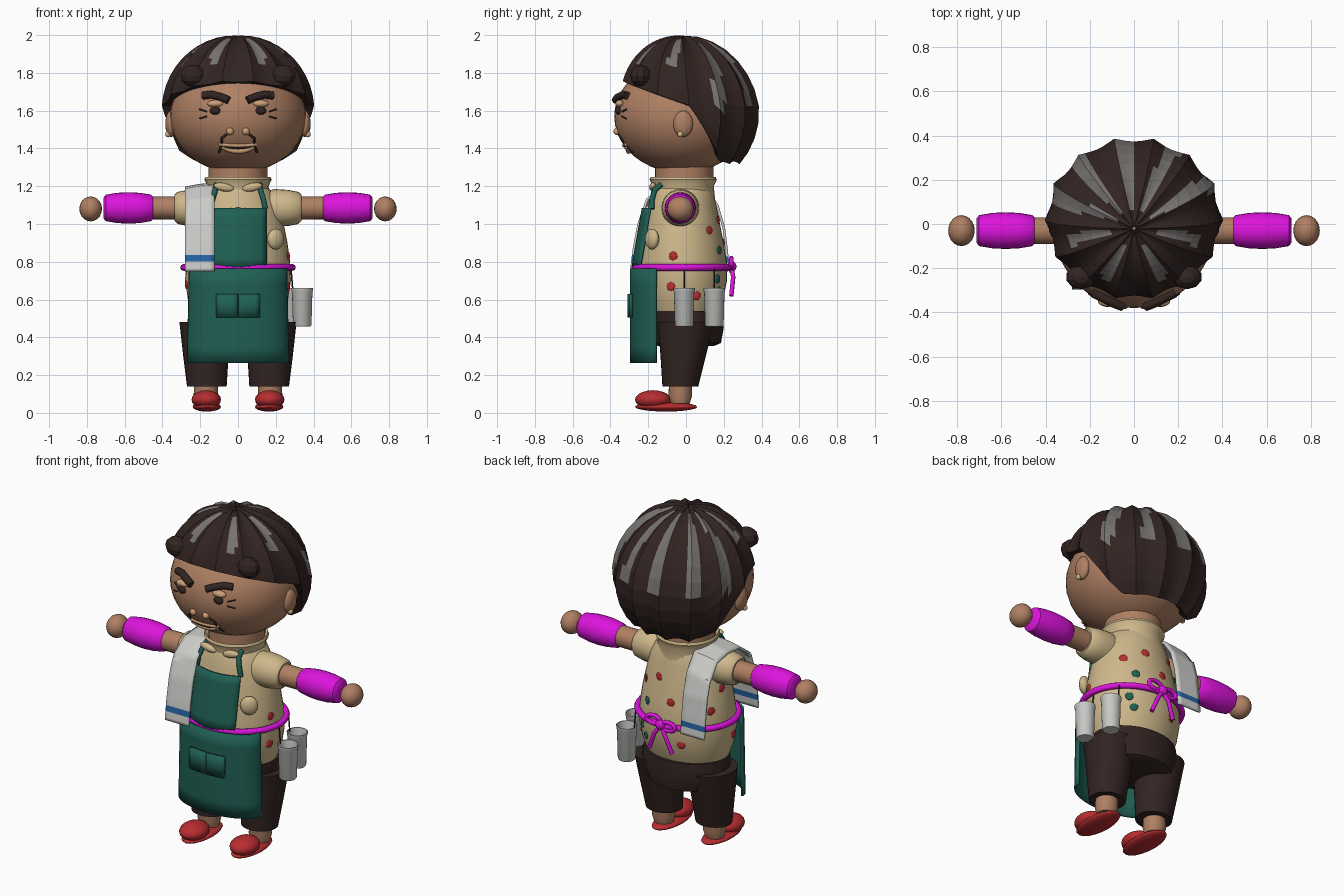
import bpy, bmesh, math
from math import sin, cos, pi, radians, sqrt
from mathutils import Vector

cube = bpy.data.objects.get("Cube")
if cube:
    bpy.data.objects.remove(cube, do_unlink=True)


def material(name, rgb):
    m = bpy.data.materials.new(name)
    m.use_nodes = True
    m.diffuse_color = (*rgb, 1)
    m.node_tree.nodes["Principled BSDF"].inputs["Base Color"].default_value = (*rgb, 1)
    return m


SKIN = material("skin", (.43, .215, .125))
LIGHT = material("light skin", (.6, .34, .18))
DARK = material("dark brown", (.032, .018, .016))
GREY = material("grey hair", (.18, .17, .16))
TAN = material("tan cloth", (.62, .48, .26))
GREEN = material("green cloth", (.014, .117, .089))
PINK = material("magenta", (.72, .007, .72))
WHITE = material("white", (.61, .61, .59))
RED = material("red", (.48, .026, .03))
BLUE = material("blue", (.021, .127, .376))


def finish(name, bm, mats, smooth=True, rule=None):
    bmesh.ops.recalc_face_normals(bm, faces=bm.faces)
    if rule:
        for f in bm.faces:
            f.material_index = rule(f.calc_center_median())
    me = bpy.data.meshes.new(name)
    bm.to_mesh(me)
    bm.free()
    for m in mats:
        me.materials.append(m)
    ob = bpy.data.objects.new(name, me)
    bpy.context.collection.objects.link(ob)
    if smooth:
        bpy.ops.object.select_all(action='DESELECT')
        ob.select_set(True)
        bpy.context.view_layer.objects.active = ob
        bpy.ops.object.shade_smooth_by_angle(angle=radians(40))
    return ob


def ball(name, loc, size, mat, seg=20, smooth=True, tilt=(0, 0, 0)):
    bm = bmesh.new()
    bmesh.ops.create_uvsphere(bm, u_segments=seg, v_segments=max(6, seg // 2), radius=1)
    ob = finish(name, bm, [mat], smooth)
    ob.location, ob.scale, ob.rotation_euler = loc, size, tilt
    return ob


def grid(name, fn, nu, nv, mats, wrap=False, caps=False, smooth=True, rule=None, thick=0):
    """Surface swept by fn(u, v), u and v in 0..1; wrap closes it along u."""
    bm = bmesh.new()
    cols = nu if wrap else nu + 1
    rows = [[bm.verts.new(fn(i / nu, j / nv)) for i in range(cols)] for j in range(nv + 1)]
    for a, b in zip(rows, rows[1:]):
        for i in range(nu):
            k = (i + 1) % cols
            bm.faces.new((a[i], a[k], b[k], b[i]))
    if caps:
        bm.faces.new(rows[0])
        bm.faces.new(rows[-1])
    ob = finish(name, bm, mats, smooth, rule)
    if thick:
        mod = ob.modifiers.new("thickness", 'SOLIDIFY')
        mod.thickness, mod.offset = thick, 0
    return ob


def loft(name, rings, mat, seg=28, axis='Z', caps=True):
    """Elliptical rings (x, y, z, r1, r2) stacked along an axis."""
    def fn(u, v):
        x, y, z, p, q = rings[round(v * (len(rings) - 1))]
        c, s = p * cos(2 * pi * u), q * sin(2 * pi * u)
        return (x + c, y + s, z) if axis == 'Z' else (x, y + c, z + s)
    return grid(name, fn, seg, len(rings) - 1, [mat], wrap=True, caps=caps)


def tube(name, pts, r, mat, closed=False):
    cu = bpy.data.curves.new(name, 'CURVE')
    cu.dimensions, cu.bevel_depth, cu.bevel_resolution = '3D', r, 2
    cu.use_fill_caps = True
    sp = cu.splines.new('POLY')
    sp.points.add(len(pts) - 1)
    for p, c in zip(sp.points, pts):
        p.co = (*c, 1)
    sp.use_cyclic_u, sp.use_smooth = closed, True
    cu.materials.append(mat)
    ob = bpy.data.objects.new(name, cu)
    bpy.context.collection.objects.link(ob)


def along(pts, t):
    k = min(int(t * (len(pts) - 1)), len(pts) - 2)
    return Vector(pts[k]).lerp(Vector(pts[k + 1]), t * (len(pts) - 1) - k)


def face(x, z, out=0):
    """Point on the front of the head."""
    return (x, -.02 - .36 * sqrt(1 - (x / .36) ** 2 - ((z - 1.57) / .3) ** 2) - out, z)


# Head and neck
ball("head", (0, -.02, 1.57), (.36, .36, .3), SKIN, 40)
loft("neck", [(0, -.01, 1.18, .155, .155), (0, -.01, 1.34, .155, .155)], SKIN)

# Hair: scalloped cap with a slanted hairline and grey streaks
STREAKS = [132, 64, 30, -12, -62, -118, 192, 160, 98]


def hair_point(u, v):
    a = 2 * pi * u
    s = sin(a)
    low = 4 - 19 * s if s < 0 else 4 - 48 * min(1, 1.7 * s)
    e = radians(89 + (low - 89) * min(1, v * 1.1))
    k = 1 + .06 * (.6 - abs(sin(7 * a))) * cos(e) ** .5
    if v > .95:
        k *= .86
    return (.39 * k * cos(e) * cos(a), .02 + .365 * k * cos(e) * s - .04 * max(0, sin(e)),
            1.6 + .395 * k * sin(e))


def streak(c):
    a = math.degrees(math.atan2(c.y + .01, c.x))
    near = min(abs((a - t + 180) % 360 - 180) for t in STREAKS)
    limit = 1.84 if c.y < 0 else 1.62
    return int(near < 6 and limit < c.z < 1.98)


grid("hair", hair_point, 84, 12, [DARK, GREY], wrap=True, caps=False, smooth=False, rule=streak)

# Paired features of the face
for s, side in ((1, "left"), (-1, "right")):
    ball(side + "_hair_bun", (s * .24, -.24, 1.785), (.068, .055, .058), DARK, 10, False)
    ball(side + "_ear", (s * .355, -.015, 1.53), (.03, .052, .07), SKIN)
    ball(side + "_earring", (s * .37, -.03, 1.475), (.016,) * 3, TAN, 10)
    ball(side + "_eye", face(s * .12, 1.6), (.03, .018, .022), DARK, 12)
    ball(side + "_eyelid", face(s * .12, 1.637), (.045, .025, .02), LIGHT, 14)
    ball(side + "_nostril", face(s * .042, 1.49), (.02, .02, .02), LIGHT, 12)
    tube(side + "_eyebrow", [face(s * x, z, .012) for x, z in
         ((.05, 1.655), (.09, 1.672), (.14, 1.685), (.185, 1.68))], .021, DARK)
    tube(side + "_moustache", [face(s * x, z) for x, z in
         ((.06, 1.475), (.085, 1.455), (.085, 1.42), (.1, 1.38))], .007, DARK)
    for z in (1.57, 1.595):
        tube(side + "_wrinkle", [face(s * .165, z), face(s * .205, z - .012 + (z - 1.57))], .004, DARK)
SMILE = [i / 5 - 1 for i in range(11)]
tube("lower_lip", [face(.085 * t, 1.385 + .025 * t * t) for t in SMILE], .014, LIGHT)
tube("upper_lip", [face(.1 * t, 1.415 + .008 * t * t) for t in SMILE], .01, LIGHT)
tube("mouth_line", [face(.095 * t, 1.4 + .018 * t * t, .006) for t in SMILE], .004, DARK)

# Shirt body, collar and scattered dots
BODY = [(.53, .24, .19), (.6, .265, .217), (.7, .28, .237), (.8, .276, .236), (.9, .262, .22),
        (1.0, .242, .2), (1.1, .218, .18), (1.17, .18, .165), (1.2, .15, .15)]
loft("shirt", [(0, -.02, z, p, q) for z, p, q in BODY], TAN, 40)
loft("collar", [(0, -.015, z, r, r) for z, r in
     ((1.12, .17), (1.2, .162), (1.235, .178), (1.25, .172), (1.235, .155))], TAN, caps=False)
DOTS = [(44, .965, RED), (-12, .83, RED), (52, .71, GREEN), (58, .65, GREEN), (75, 1.02, RED),
        (98, .9, RED), (122, 1.04, RED), (112, .66, RED), (150, .86, RED), (135, .95, GREEN),
        (172, .97, RED), (190, .68, RED), (-15, .67, RED), (20, .62, RED), (60, .86, GREEN)]
for deg, z, mat in DOTS:
    p, q = next((a[1] + (b[1] - a[1]) * (z - a[0]) / .1, a[2] + (b[2] - a[2]) * (z - a[0]) / .1)
                for a, b in zip(BODY, BODY[1:]) if a[0] <= z <= b[0])
    a = radians(deg)
    ball("shirt_dot", (p * cos(a), -.02 + q * sin(a), z), (.008, .024, .024), mat, 8, False, (0, 0, a))
ball("shirt_pocket", (.2, -.18, .92), (.05, .03, .055), TAN, 16, tilt=(0, 0, .6))

# Arms, legs and shoes
for s, side in ((1, "left"), (-1, "right")):
    def arm(part, profile, mat):
        loft(side + part, [(s * x, -.03, 1.085, r, r) for x, r in profile], mat, 24, 'X')
    arm("_sleeve", [(.12, .085), (.2, .1), (.27, .095), (.32, .085), (.335, .07)], TAN)
    arm("_arm", [(.2, .062), (.7, .058)], SKIN)
    arm("_cuff", [(.45, .06), (.46, .07), (.52, .08), (.58, .083), (.64, .08), (.7, .07), (.712, .055)], PINK)
    ball(side + "_hand", (s * .78, -.03, 1.08), (.06, .07, .066), SKIN)
    ball(side + "_collar_flap", (s * .075, -.175, 1.195), (.055, .02, .022), TAN, 12, tilt=(0, s * -.2, 0))
    loft(side + "_trouser_leg", [(s * .175, 0, .48, .135, .15), (s * .17, -.015, .3, .12, .12),
         (s * .165, -.03, .14, .105, .095)], DARK)
    loft(side + "_ankle", [(s * .17, -.03, .05, .055, .05), (s * .17, -.03, .09, .065, .062),
         (s * .17, -.03, .2, .06, .06)], SKIN)
    ball(side + "_sole", (s * .165, -.105, .032), (.075, .165, .025), RED)
    ball(side + "_shoe_toe", (s * .168, -.175, .07), (.078, .095, .05), RED)
loft("trouser_seat", [(0, .0, .355, .17, .15), (0, .005, .37, .21, .18), (0, .005, .45, .265, .195),
     (0, -.01, .54, .255, .2)], DARK)

# Apron
grid("apron_skirt", lambda u, v: (.265 * sin((u - .5) * pi) * (1 - .04 * v),
     -.155 - .135 * cos((u - .5) * pi), .265 + .5 * v), 24, 6, [GREEN], thick=.012)
grid("apron_bib", lambda u, v: ((u - .5) * .3, -.283 + .055 * v + .16 * (u - .5) ** 2, .77 + .315 * v),
     10, 6, [GREEN], thick=.012)
for s, side in ((1, "left"), (-1, "right")):
    tube(side + "_apron_strap", [(s * .145, -.18, 1.08), (s * .135, -.18, 1.13), (s * .12, -.165, 1.18),
         (s * .115, -.13, 1.21)], .014, GREEN)
    grid(side + "_apron_pocket", lambda u, v: (s * (.003 + .112 * u), -.303 + .012 * u * u, .505 + .125 * v),
         4, 2, [GREEN], thick=.016)

# Belt with a bow at the back
tube("belt", [(.288 * cos(i * pi / 24), -.02 + .252 * sin(i * pi / 24), .77) for i in range(48)], .018, PINK, True)
ball("bow_knot", (0, .243, .775), (.03, .024, .03), PINK, 14)
for s, side in ((1, "left"), (-1, "right")):
    tube(side + "_bow_loop", [(s * (.05 - .045 * cos(t * pi / 6)), .24, .785 + .025 * sin(t * pi / 6) + .01 * s)
         for t in range(12)], .012, PINK, True)
    tube(side + "_bow_tail", [(0, .24, .77), (s * .035, .25, .72), (s * .055, .245, .67), (s * .075, .24, .62)],
         .012, PINK)

# Towel over the right shoulder with a blue band at each end
DRAPE = [(-.29, .75), (-.275, .87), (-.25, 1.0), (-.205, 1.13), (-.11, 1.2), (0, 1.21), (.1, 1.19),
         (.165, 1.1), (.2, .98), (.215, .86), (.225, .75)]


def towel_point(u, v):
    y, z = along(DRAPE, v)
    return (-.28 + .155 * u, y, z - .02 * (1 - u) ** 2 * (z > 1.1))


grid("towel", towel_point, 6, 70, [WHITE, BLUE], thick=.014, rule=lambda c: int(.805 < c.z < .83))

# Hanging cups
for x, y in ((.34, -.01), (.29, .15)):
    loft("cup", [(x, y, z, r, r) for z, r in ((.52, .03), (.475, .044), (.64, .05), (.662, .053),
         (.662, .058), (.645, .057), (.64, .054), (.465, .049), (.458, .044))], WHITE, 24)
    tube("cup_string", [(x - .05, y, .65), (x - .06, y, .77)], .004, DARK)
